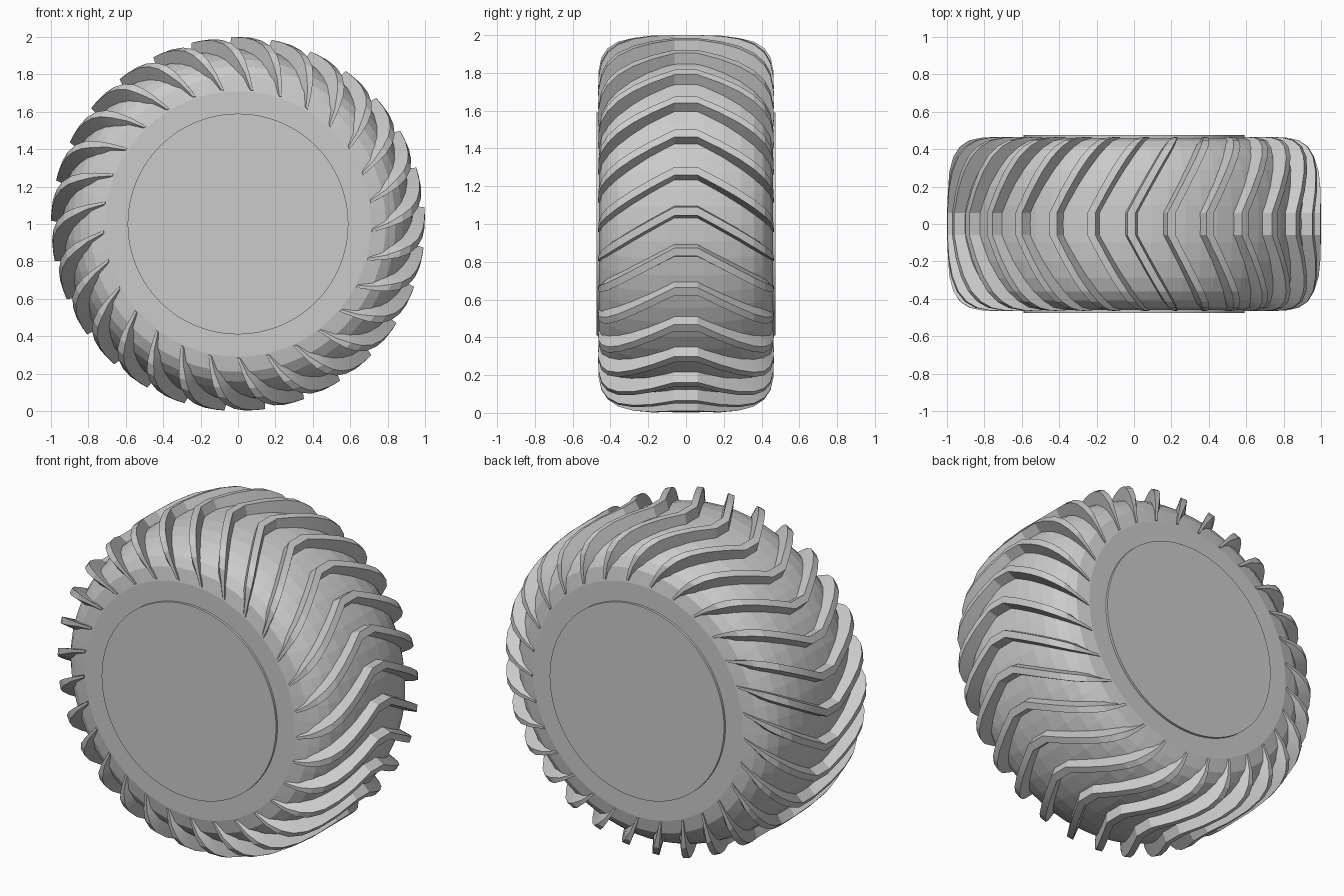
import bpy, bmesh
from math import sin, cos, tau, radians

if "Cube" in bpy.data.objects:
    bpy.data.objects.remove(bpy.data.objects["Cube"])

LUGS = 29
CENTRE_Z = 1.0


def polar(r, a, y):
    return (r * cos(a), y, CENTRE_Z + r * sin(a))


def finish(name, bm, smooth=None):
    bmesh.ops.recalc_face_normals(bm, faces=bm.faces)
    me = bpy.data.meshes.new(name)
    bm.to_mesh(me)
    bm.free()
    ob = bpy.data.objects.new(name, me)
    bpy.context.collection.objects.link(ob)
    if smooth:
        bpy.ops.object.select_all(action='DESELECT')
        ob.select_set(True)
        bpy.context.view_layer.objects.active = ob
        bpy.ops.object.shade_smooth_by_angle(angle=radians(smooth))
    return ob


def mirrored(half):
    # stations running from -y to +y, the first value being y
    return [(-p[0], *p[1:]) for p in reversed(half)] + [p for p in half if p[0] > 0]


def revolve(name, profile, segs, smooth=None):
    bm = bmesh.new()
    rings = [[bm.verts.new(polar(r, tau * i / segs, y)) for i in range(segs)]
             for y, r in profile]
    for a, b in zip(rings, rings[1:]):
        for i in range(segs):
            j = (i + 1) % segs
            bm.faces.new((a[i], a[j], b[j], b[i]))
    bm.faces.new(rings[0])
    bm.faces.new(rings[-1])
    return finish(name, bm, smooth)


# Tyre carcass with rounded shoulders, lightly faceted
revolve("tyre_body", mirrored([
    (0, .943), (.1, .941), (.2, .931), (.29, .909), (.36, .880),
    (.41, .842), (.445, .79), (.461, .71)]), 64)

# Hub disc, standing slightly proud on both sides
revolve("hub_disc", [(-.475, .59), (.475, .59)], 96, 30)

# Chevron lugs: outer (y, r, sweep angle) and root (y, r) at each station
outer = mirrored([(0, 1.0, 0), (.06, 1.0, 0), (.18, .998, .065), (.28, .988, .122),
                  (.36, .966, .173), (.415, .93, .215), (.448, .88, .25),
                  (.463, .81, .29), (.465, .72, .335)])
root = mirrored([(0, .93), (.06, .93), (.17, .92), (.26, .90), (.33, .87),
                 (.38, .83), (.41, .79), (.43, .75), (.44, .71)])

bm = bmesh.new()
for k in range(LUGS):
    lead = radians(3.9) + tau * k / LUGS
    sections = []
    for (yo, ro, sweep), (yi, ri) in zip(outer, root):
        a = lead - sweep
        t = min(1, max(.3, (ro - .70) / .2))      # thinner toward the sidewall
        wo, wi = t * .022 / ro, t * .034 / ri
        sections.append([bm.verts.new(p) for p in (
            polar(ri, a - wi, yi), polar(ro, a - wo, yo),
            polar(ro, a + wo, yo), polar(ri, a + wi, yi))])
    for a, b in zip(sections, sections[1:]):
        for i in range(4):
            j = (i + 1) % 4
            bm.faces.new((a[i], a[j], b[j], b[i]))
    bm.faces.new(sections[0])
    bm.faces.new(sections[-1])
finish("tread_lugs", bm, 14)
